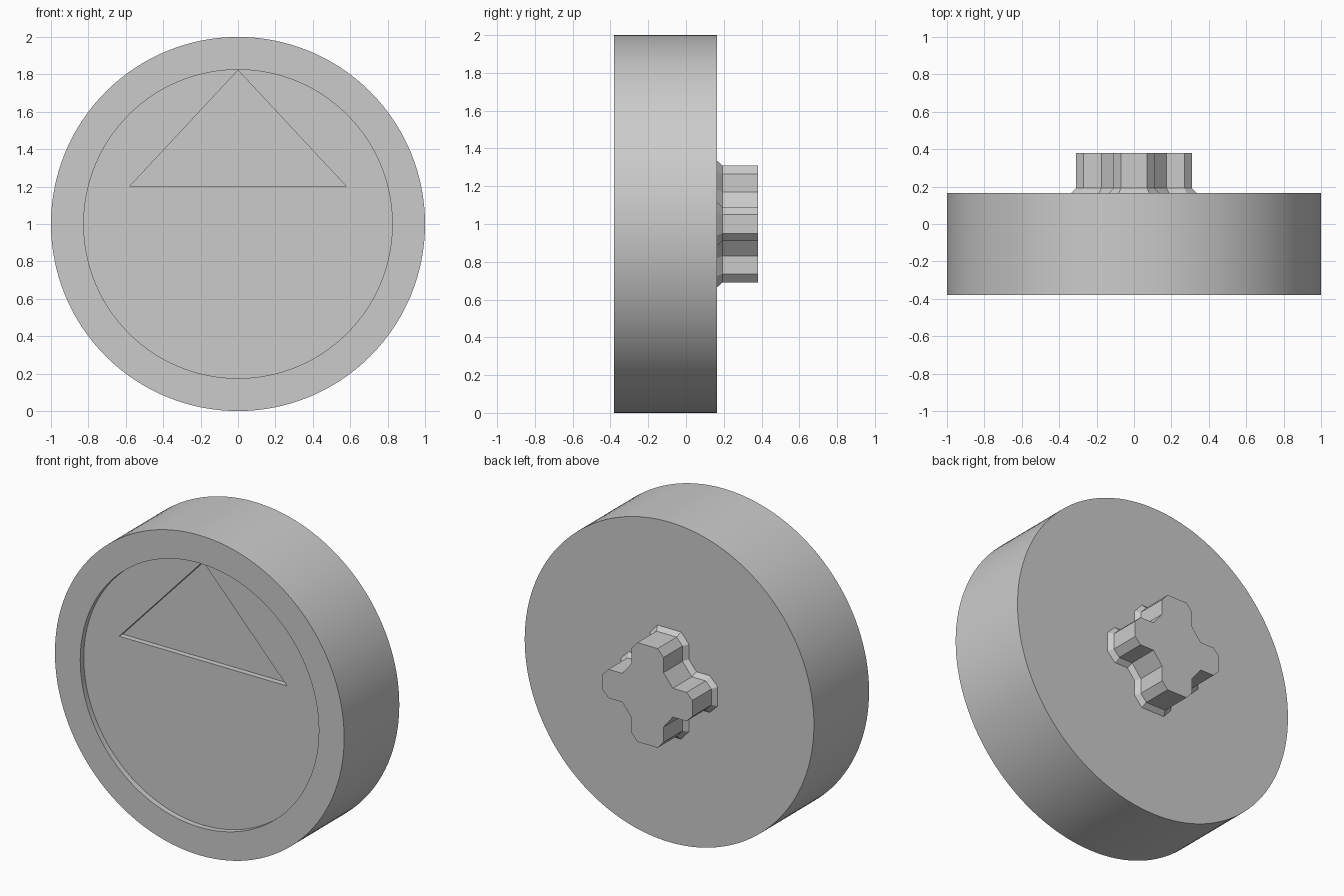
import bpy
import bmesh
from math import sin, cos, tau, radians
from mathutils import Vector

cube = bpy.data.objects.get("Cube")
if cube:
    bpy.data.objects.remove(cube, do_unlink=True)

grey = bpy.data.materials.new("light grey")
grey.use_nodes = True
colour = (0.6, 0.6, 0.6, 1)
grey.diffuse_color = colour
grey.node_tree.nodes["Principled BSDF"].inputs["Base Color"].default_value = colour

SEGMENTS = 128
FRONT, BACK, END = -0.38, 0.165, 0.38
RECESS, SUNK = FRONT + 0.035, FRONT + 0.07


def loop(bm, outline, y):
    """Ring of vertices from an (x, z) outline at depth y."""
    return [bm.verts.new((x, y, z + 1)) for x, z in outline]


def wall(bm, a, b):
    n = len(a)
    for i in range(n):
        j = (i + 1) % n
        bm.faces.new((a[i], a[j], b[j], b[i]))


def edges(bm, ring):
    found = []
    for a, b in zip(ring, ring[1:] + ring[:1]):
        found.append(bm.edges.get((a, b)) or bm.edges.new((a, b)))
    return found


def finish(bm, name):
    bmesh.ops.recalc_face_normals(bm, faces=bm.faces)
    mesh = bpy.data.meshes.new(name)
    bm.to_mesh(mesh)
    bm.free()
    mesh.materials.append(grey)
    obj = bpy.data.objects.new(name, mesh)
    bpy.context.collection.objects.link(obj)
    bpy.ops.object.select_all(action="DESELECT")
    obj.select_set(True)
    bpy.context.view_layer.objects.active = obj
    bpy.ops.object.shade_smooth_by_angle(angle=radians(20))
    return obj


def circle(r):
    return [(r * cos(tau * i / SEGMENTS), r * sin(tau * i / SEGMENTS))
            for i in range(SEGMENTS)]


def offset(outline, d):
    """Push a counter-clockwise outline outwards with mitred corners."""
    result = []
    for i, p in enumerate(outline):
        before = (Vector(p) - Vector(outline[i - 1])).normalized()
        after = (Vector(outline[(i + 1) % len(outline)]) - Vector(p)).normalized()
        n1, n2 = Vector((before.y, -before.x)), Vector((after.y, -after.x))
        result.append(tuple(Vector(p) + (n1 + n2) * d / (1 + n1.dot(n2))))
    return result


# Round cap body with a shallow dish and a deeper triangle sunk in its face
bm = bmesh.new()
back = loop(bm, circle(1), BACK)
front = loop(bm, circle(1), FRONT)
lip = loop(bm, circle(0.825), FRONT)
dish = loop(bm, circle(0.825), RECESS)
for a, b in ((back, front), (front, lip), (lip, dish)):
    wall(bm, a, b)
bm.faces.new(back)

triangle = [(-0.58, 0.2), (0.58, 0.2), (0, 0.822)]
tri_edge = loop(bm, triangle, RECESS)
tri_floor = loop(bm, triangle, SUNK)
wall(bm, tri_edge, tri_floor)
bm.faces.new(tri_floor)
bmesh.ops.triangle_fill(bm, use_beauty=True, normal=(0, -1, 0),
                        edges=edges(bm, dish) + edges(bm, tri_edge))
finish(bm, "cap_body")

# Cross-shaped stem with chamfered arms and a flared foot
quarter = [(0.31, 0.05), (0.27, 0.09), (0.175, 0.09),
           (0.11, 0.17), (0.11, 0.265), (0.07, 0.31)]
cross = []
for sx, sz in ((1, 1), (-1, 1), (-1, -1), (1, -1)):
    part = [(x * sx, z * sz) for x, z in quarter]
    cross += part if sx * sz > 0 else part[::-1]

bm = bmesh.new()
foot = loop(bm, offset(cross, 0.025), BACK)
neck = loop(bm, cross, BACK + 0.027)
end = loop(bm, cross, END)
wall(bm, foot, neck)
wall(bm, neck, end)
bm.faces.new(end)
bm.faces.new(foot)
finish(bm, "cross_stem")
